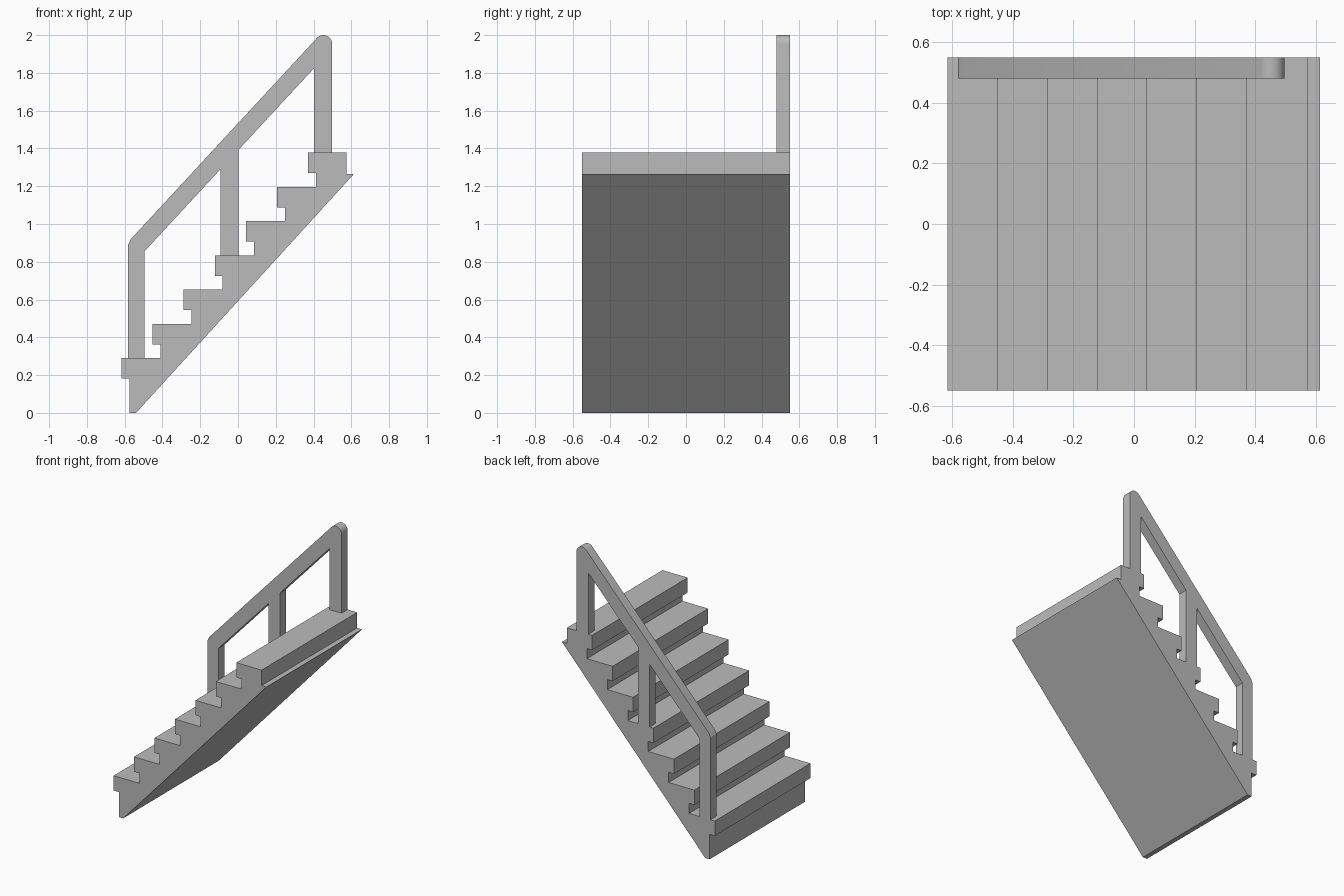
import bpy, bmesh, math

default = bpy.data.objects.get("Cube")
if default:
    bpy.data.objects.remove(default, do_unlink=True)

grey = bpy.data.materials.new("plain grey")
grey.use_nodes = True
colour = (0.5, 0.5, 0.5, 1)
grey.diffuse_color = colour
grey.node_tree.nodes["Principled BSDF"].inputs["Base Color"].default_value = colour


def extrude_profile(name, points, y0, y1):
    """Solid from an outline in the xz plane, swept from y0 to y1."""
    bm = bmesh.new()
    face = bm.faces.new([bm.verts.new((x, y0, z)) for x, z in points])
    swept = bmesh.ops.extrude_face_region(bm, geom=[face])["geom"]
    verts = [g for g in swept if isinstance(g, bmesh.types.BMVert)]
    bmesh.ops.translate(bm, verts=verts, vec=(0, y1 - y0, 0))
    bmesh.ops.recalc_face_normals(bm, faces=bm.faces)
    mesh = bpy.data.meshes.new(name)
    bm.to_mesh(mesh)
    bm.free()
    mesh.materials.append(grey)
    obj = bpy.data.objects.new(name, mesh)
    bpy.context.collection.objects.link(obj)
    return obj


# Staircase: repeated risers with overhanging treads, sloped underside
STEPS, RUN, RISE = 7, 0.1647, 0.1813
NOSE_X, TREAD_Z = -0.617, 0.29
OVERHANG, THICK, HALF_WIDTH = 0.042, 0.108, 0.55

outline = [(-0.54, 0), (NOSE_X + OVERHANG, 0)]
for i in range(STEPS):
    nose, top = NOSE_X + RUN * i, TREAD_Z + RISE * i
    outline += [(nose + OVERHANG, top - THICK), (nose, top - THICK), (nose, top)]
    if i < STEPS - 1:
        outline.append((nose + RUN + OVERHANG, top))
outline += [(0.575, top), (0.575, 1.265), (0.614, 1.265)]
extrude_profile("staircase", outline, -HALF_WIDTH, HALF_WIDTH)

# Railing: three posts under a sloped handrail with a rounded upper end
SLOPE = 1.08
LEFT, RIGHT, RADIUS = -0.582, 0.498, 0.046
cx, cz = RIGHT - RADIUS, 2 - RADIUS
start = math.atan2(1, -SLOPE)
arc = [(cx + RADIUS * math.cos(start * (1 - t / 12)),
        cz + RADIUS * math.sin(start * (1 - t / 12))) for t in range(13)]


def under_rail(x):
    return 1.39 + SLOPE * x


def tread_top(step):
    return TREAD_Z + RISE * step


rail = [(LEFT, tread_top(0)), (LEFT, 0.888), (-0.569, 0.918)] + arc
rail.append((RIGHT, tread_top(6)))
# Underside of the frame, from the top post back to the bottom post
for upper, lower, step_a, step_b in ((0.402, 0.003, 6, 3), (-0.092, -0.495, 3, 0)):
    rail += [(upper, tread_top(step_a)), (upper, under_rail(upper)),
             (lower, under_rail(lower)), (lower, tread_top(step_b))]
railing = extrude_profile("railing", rail, 0.48, HALF_WIDTH)

bpy.ops.object.select_all(action="DESELECT")
railing.select_set(True)
bpy.context.view_layer.objects.active = railing
bpy.ops.object.shade_smooth_by_angle(angle=math.radians(20))
